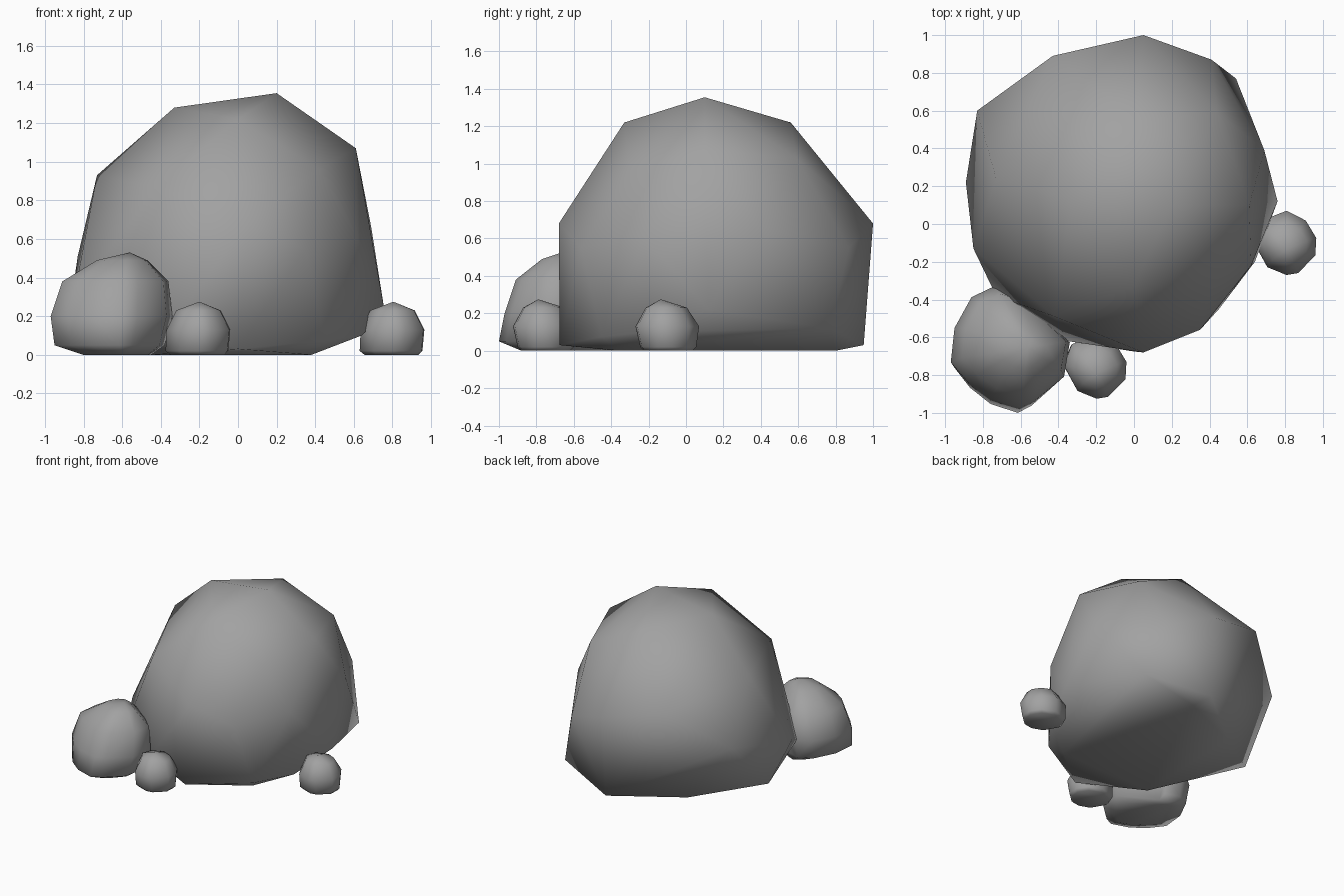
import bpy
import bmesh

if "Cube" in bpy.data.objects:
    bpy.data.objects.remove(bpy.data.objects["Cube"], do_unlink=True)

GREY = (0.36, 0.36, 0.36, 1.0)
stone = bpy.data.materials.new("stone_grey")
stone.use_nodes = True
stone.diffuse_color = GREY
shader = stone.node_tree.nodes["Principled BSDF"]
shader.inputs["Base Color"].default_value = GREY
shader.inputs["Roughness"].default_value = 0.9


def fit(value, low, high, new_low, new_high):
    return new_low + (value - low) / (high - low) * (new_high - new_low)


def fitted_ring(outline, z, left, right, front, back):
    """Stretch a plan outline to the given extents at height z."""
    xs = [p[0] for p in outline]
    ys = [p[1] for p in outline]
    return [(fit(x, min(xs), max(xs), left, right),
             fit(y, min(ys), max(ys), front, back), z) for x, y in outline]


def stacked_rings(outline, rings, peak):
    """Corner points of a rock: rings of one outline below a peak."""
    points = [peak]
    for ring in rings:
        points += fitted_ring(outline, *ring)
    return points


def make_rock(name, points, offset=(0, 0, 0)):
    """Wrap a smooth-shaded convex hull around the corner points."""
    bm = bmesh.new()
    for point in points:
        bm.verts.new(point)
    hull = bmesh.ops.convex_hull(bm, input=bm.verts[:])
    loose = {v for v in hull["geom_interior"] + hull["geom_unused"]
             if isinstance(v, bmesh.types.BMVert) and v.is_valid}
    bmesh.ops.delete(bm, geom=list(loose), context="VERTS")
    bmesh.ops.recalc_face_normals(bm, faces=bm.faces[:])
    for face in bm.faces:
        face.smooth = True
    mesh = bpy.data.meshes.new(name)
    bm.to_mesh(mesh)
    bm.free()
    mesh.materials.append(stone)
    rock = bpy.data.objects.new(name, mesh)
    rock.location = offset
    bpy.context.collection.objects.link(rock)
    return rock


# Main boulder: irregular corners, grouped by level
crown = [(0.2, 0.1, 1.355), (-0.33, 0.13, 1.28), (0, -0.33, 1.22), (0.01, 0.56, 1.22)]
shoulder = [(0.61, 0.1, 1.07), (0.44, 0.59, 1.03), (-0.43, 0.89, 0.79), (-0.73, 0.24, 0.93),
            (-0.42, -0.49, 0.87), (0.42, -0.3, 0.96)]
girth = [(0.05, 1, 0.68), (0.41, 0.87, 0.55), (0.69, 0.39, 0.66), (0.62, -0.22, 0.6),
         (0.35, -0.56, 0.55), (0.05, -0.68, 0.68), (-0.83, 0.6, 0.51)]
skirt = [(0.76, 0.12, 0.22), (-0.85, -0.13, 0.3), (-0.89, 0.22, 0.1),
         (-0.73, -0.38, 0.19), (-0.35, -0.62, 0.15), (0.54, 0.77, 0.12)]
base = [(0.05, 0.95, 0.03), (0, -0.675, 0.03), (0.45, -0.45, 0.075),
        (0.64, -0.2, 0.1), (-0.42, 0.58, 0), (0.1, 0.8, 0),
        (0.38, -0.36, 0), (-0.45, -0.38, 0)]
make_rock("main_boulder", crown + shoulder + girth + skirt + base)

# Medium rock at the front corner: rings are (height, left, right, front, back)
medium_outline = [
    (-0.97, -0.75), (-0.95, -0.56), (-0.86, -0.39), (-0.74, -0.33),
    (-0.62, -0.37), (-0.48, -0.5), (-0.34, -0.64), (-0.37, -0.83),
    (-0.52, -0.96), (-0.6, -1), (-0.76, -0.95), (-0.88, -0.86)]
medium_rings = [
    (0, -0.8, -0.45, -0.88, -0.4),
    (0.05, -0.95, -0.38, -1, -0.36),
    (0.2, -0.97, -0.34, -0.97, -0.33),
    (0.38, -0.91, -0.36, -0.91, -0.37),
    (0.49, -0.73, -0.47, -0.77, -0.53)]
make_rock("medium_rock",
          stacked_rings(medium_outline, medium_rings, (-0.56, -0.65, 0.53)))

# Two matching pebbles
pebble_outline = [
    (-0.37, -0.75), (-0.33, -0.64), (-0.2, -0.59), (-0.1, -0.64),
    (-0.045, -0.73), (-0.05, -0.82), (-0.14, -0.91), (-0.2, -0.92), (-0.3, -0.88)]
pebble_rings = [
    (0, -0.35, -0.07, -0.88, -0.62),
    (0.02, -0.375, -0.05, -0.9, -0.6),
    (0.13, -0.37, -0.04, -0.925, -0.585),
    (0.23, -0.32, -0.09, -0.87, -0.65)]
pebble = stacked_rings(pebble_outline, pebble_rings, (-0.2, -0.79, 0.275))
make_rock("front_pebble", pebble)
make_rock("side_pebble", pebble, (1.005, 0.655, 0))
